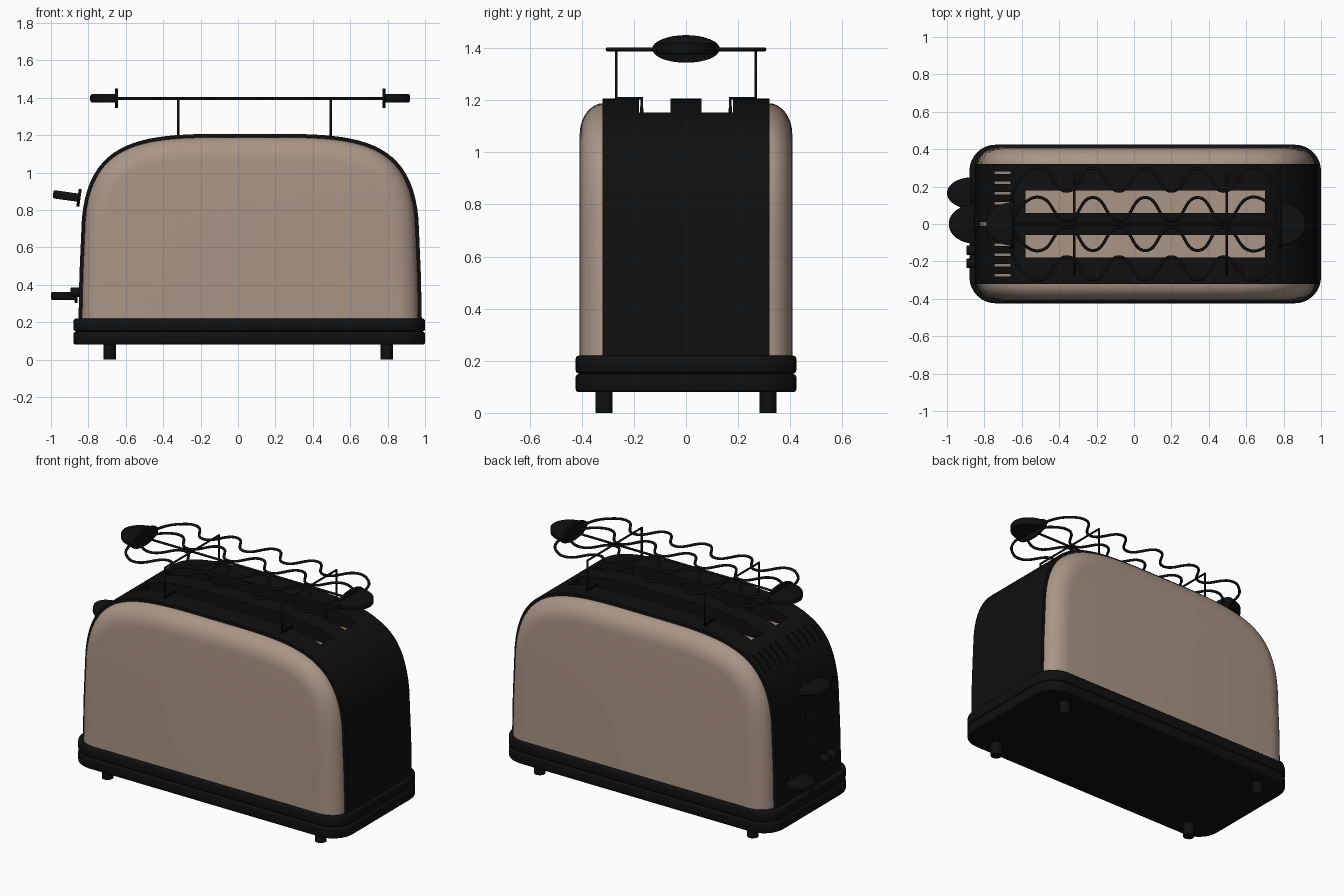
import bpy, bmesh, math
from mathutils import Vector, Matrix

if "Cube" in bpy.data.objects:
    bpy.data.objects.remove(bpy.data.objects["Cube"])

def mat(name, c):
    m = bpy.data.materials.new(name)
    m.diffuse_color = (*c, 1)
    m.use_nodes = True
    m.node_tree.nodes["Principled BSDF"].inputs["Base Color"].default_value = m.diffuse_color
    return m
BLACK = mat("black_plastic", (0.005, 0.005, 0.005))
TAN = mat("tan_metal", (0.40, 0.30, 0.24))
CX = 0.065  # body centre in x

def add(name, bm, m, bevel=0, segs=3):
    bmesh.ops.recalc_face_normals(bm, faces=bm.faces)
    me = bpy.data.meshes.new(name)
    bm.to_mesh(me)
    bm.free()
    ob = bpy.data.objects.new(name, me)
    bpy.context.collection.objects.link(ob)
    me.materials.append(m)
    if bevel:
        b = ob.modifiers.new("bevel", 'BEVEL')
        b.width, b.segments, b.limit_method = bevel, segs, 'ANGLE'
    return ob

def finish(ob):
    bpy.ops.object.select_all(action='DESELECT')
    ob.select_set(True)
    bpy.context.view_layer.objects.active = ob
    for md in list(ob.modifiers):
        bpy.ops.object.modifier_apply(modifier=md.name)
    bpy.ops.object.shade_smooth_by_angle(angle=math.radians(35))

def loft(rings):
    bm = bmesh.new()
    vs = [[bm.verts.new(p) for p in r] for r in rings]
    n = len(vs[0])
    for a, b in zip(vs, vs[1:]):
        for i in range(n):
            bm.faces.new((a[i], a[(i + 1) % n], b[(i + 1) % n], b[i]))
    bm.faces.new(vs[0])
    bm.faces.new(vs[-1])
    return bm

def boxes(lst):
    bm = bmesh.new()
    for lo, hi in lst:
        lo, hi = Vector(lo), Vector(hi)
        bmesh.ops.create_cube(bm, size=1, matrix=Matrix.Translation((lo + hi) / 2) @ Matrix.Diagonal((*(hi - lo), 1)))
    return bm

def cut(ob, lst, bevel=0):
    c = add("cutter", boxes(lst), TAN)
    c.hide_render = True
    b = ob.modifiers.new("cut", 'BOOLEAN')
    b.operation, b.solver, b.object = 'DIFFERENCE', 'EXACT', c
    bpy.context.view_layer.objects.active = ob
    bpy.ops.object.modifier_apply(modifier="cut")
    bpy.data.objects.remove(c)

# Arched body outline, offset inward by d
def arch(d, y):
    h = [(0.918, 0.2), (0.913, 0.45)]
    P = [(0.90, 0.75), (0.86, 1.23), (0.5, 1.207), (0, 1.207)]
    for i in range(25):
        t = i / 24
        w = ((1 - t)**3, 3 * t * (1 - t)**2, 3 * t * t * (1 - t), t**3)
        h.append(tuple(sum(a * p[k] for a, p in zip(w, P)) for k in (0, 1)))
    pts = h + [(-x, z) for x, z in reversed(h[:-1])]
    out = []
    for i, (x, z) in enumerate(pts):
        a, b = pts[max(i - 1, 0)], pts[min(i + 1, len(pts) - 1)]
        t = Vector((b[0] - a[0], b[1] - a[1])).normalized()
        dz = -t.x * -1 if 0 < i < len(pts) - 1 else 0
        out.append((CX + x - t.y * d, y, z + dz * d))
    return out

# Black central band with bread slots, vents and lever slot
slots = [((-0.58, min(s * 0.06, s * 0.18), 1.0), (0.70, max(s * 0.06, s * 0.18), 1.4)) for s in (-1, 1)]
vents = [((-0.745, -0.275 + i * 0.055 - 0.007, 0.85), (-0.66, -0.275 + i * 0.055 + 0.007, 1.3)) for i in range(11) if i != 5]
band = add("centre_band", loft([arch(0, -0.32), arch(0, 0.32)]), BLACK)
cut(band, slots + vents + [((-1, -0.01, 0.52), (-0.7, 0.01, 0.99))])
finish(band)

# Tan inner core, seen through the openings
core = add("inner_core", loft([arch(0.022, -0.3), arch(0.022, 0.3)]), TAN)
cut(core, [((-0.62, -0.22, 1.1), (0.74, 0.22, 1.4))])
finish(core)

# Rounded tan side shells
for s, n in ((-1, "front"), (1, "back")):
    rings = [arch(0.018, s * 0.29)]
    for k in range(9):
        a = math.pi / 2 * k / 8
        rings.append(arch(0.018 + 0.12 * (1 - math.cos(a)), s * (0.315 + 0.093 * math.sin(a))))
    finish(add(n + "_shell", loft(rings), TAN))

# Two stacked base slabs with rounded corners
def slab(z0, z1, hx, hy, r):
    c = []
    for sx, sy, a0 in ((1, 1, 0), (-1, 1, 90), (-1, -1, 180), (1, -1, 270)):
        for k in range(9):
            a = math.radians(a0 + k * 11.25)
            c.append((CX - 0.005 + sx * (hx - r) + r * math.cos(a), sy * (hy - r) + r * math.sin(a)))
    return loft([[(x, y, z) for x, y in c] for z in (z0, z1)])
finish(add("base_lower", slab(0.08, 0.149, 0.94, 0.424, 0.14), BLACK, 0.012))
finish(add("base_upper", slab(0.151, 0.22, 0.94, 0.424, 0.14), BLACK, 0.014))
finish(add("base_core", slab(0.1, 0.2, 0.925, 0.41, 0.13), BLACK))

# Feet
for x in (-0.685, 0.795):
    for y in (-0.315, 0.315):
        bm = bmesh.new()
        bmesh.ops.create_cone(bm, cap_ends=True, segments=24, radius1=0.033, radius2=0.033, depth=0.1,
                              matrix=Matrix.Translation((x, y, 0.05)))
        finish(add("foot", bm, BLACK))

# Half-disc grip with an oval flange; points along -x, or +x when side = 1
def grip(name, loc, rx, ry, fy, fz, side=-1, tilt=0):
    M = Matrix.Translation(loc) @ Matrix.Rotation(math.radians(tilt), 4, 'Y')
    half = [(side * rx * math.cos(a), ry * math.sin(a)) for a in (math.pi * (k / 24 - 0.5) for k in range(25))]
    bm = loft([[M @ Vector((x, y, z)) for x, y in half] for z in (-0.022, 0.022)])
    finish(add(name, bm, BLACK, 0.01))
    ov = [(fy * math.cos(a), fz * math.sin(a)) for a in (math.tau * k / 32 for k in range(32))]
    bm = loft([[M @ Vector((x, y, z)) for y, z in ov] for x in (-0.008, 0.008)])
    finish(add(name + "_flange", bm, BLACK, 0.004, 2))

grip("toast_lever", (-0.85, 0, 0.865), 0.14, 0.105, 0.06, 0.048, tilt=8)
grip("browning_dial", (-0.865, 0.165, 0.34), 0.135, 0.085, 0.05, 0.038)
grip("rack_grip_left", (-0.65, 0, 1.397), 0.14, 0.115, 0.13, 0.053)
grip("rack_grip_right", (0.78, 0, 1.397), 0.14, 0.115, 0.13, 0.053, side=1)

# Push buttons beside the dial
for y in (-0.14, -0.21):
    bm = bmesh.new()
    bmesh.ops.create_cone(bm, cap_ends=True, segments=24, radius1=0.026, radius2=0.026, depth=0.08,
                          matrix=Matrix.Translation((-0.855, y, 0.36)) @ Matrix.Rotation(math.pi / 2, 4, 'Y'))
    finish(add("button", bm, BLACK, 0.006))

# Warming rack wires
def wire(name, pts, r, smooth):
    cu = bpy.data.curves.new(name, 'CURVE')
    cu.dimensions, cu.bevel_depth, cu.bevel_resolution = '3D', r, 2
    cu.use_fill_caps = True
    if smooth:
        sp = cu.splines.new('BEZIER')
        sp.bezier_points.add(len(pts) - 1)
        for b, p in zip(sp.bezier_points, pts):
            b.co = p
            b.handle_left_type = b.handle_right_type = 'AUTO'
    else:
        sp = cu.splines.new('POLY')
        sp.points.add(len(pts) - 1)
        for b, p in zip(sp.points, pts):
            b.co = (*p, 1)
    cu.materials.append(BLACK)
    bpy.context.collection.objects.link(bpy.data.objects.new(name, cu))

ZR = 1.395
wire("rack_centre_rod", [(-0.66, 0, ZR), (0.79, 0, ZR)], 0.007, False)
for s in (-1, 1):
    for name, mid, amp, lead in (("inner", 0.08, 0.062, [(-0.65, 0.03), (-0.59, 0.11)]),
                                 ("outer", 0.237, 0.062, [(-0.65, 0.06), (-0.65, 0.16), (-0.59, 0.26)])):
        wave = [(-0.5 + 0.14 * k, mid + amp * (-1)**k) for k in range(9)]
        tail = [(2 * CX - x, y) for x, y in reversed(lead)]
        wire("rack_wave_" + name, [(x, s * y, ZR) for x, y in lead + wave + tail], 0.008, True)

# Rack legs hooking into the slots
for x in (-0.32, 0.495):
    h = [(0.17, 1.12), (0.17, 1.208), (0.268, 1.208), (0.268, ZR)]
    wire("rack_leg", [(x, y, z) for y, z in h] + [(x, -y, z) for y, z in reversed(h)], 0.007, False)
